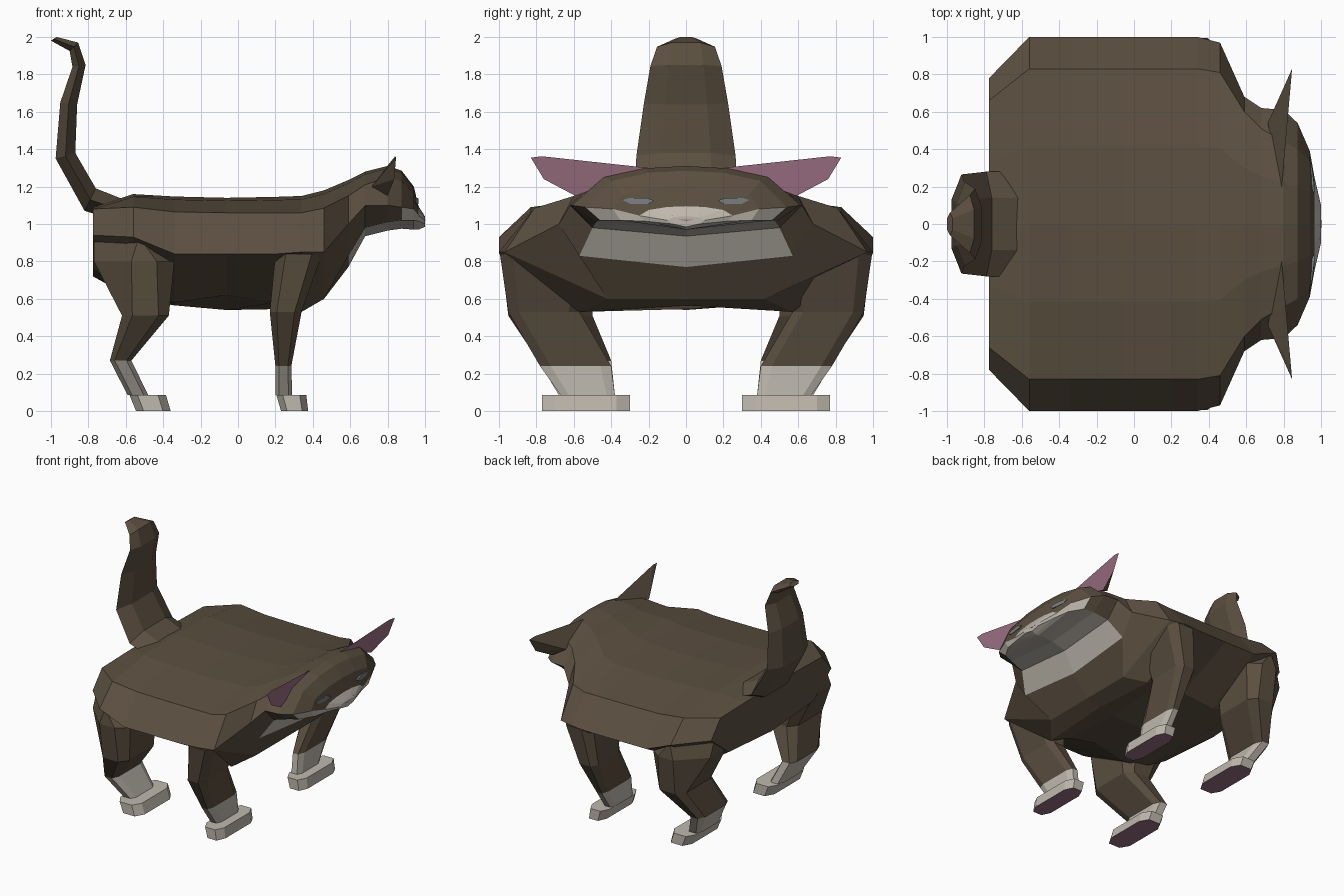
import bpy, bmesh

def mat(name, c):
    m = bpy.data.materials.new(name)
    m.diffuse_color = (*c, 1)
    return m

BROWN = mat("brown fur", (.105, .078, .051))
WHITE = mat("white fur", (.52, .48, .42))
PINK = mat("pink skin", (.32, .155, .22))
EYE = mat("eye grey", (.19, .21, .22))

def build(name, verts, faces, mats, idx=None, mirror=False):
    me = bpy.data.meshes.new(name)
    me.from_pydata(verts, [], faces)
    for m in mats:
        me.materials.append(m)
    for i, p in enumerate(me.polygons):
        p.material_index = idx[i] if idx else 0
    bm = bmesh.new()
    bm.from_mesh(me)
    bmesh.ops.recalc_face_normals(bm, faces=bm.faces)
    bm.to_mesh(me)
    bm.free()
    ob = bpy.data.objects.new(name, me)
    bpy.context.collection.objects.link(ob)
    if mirror:
        md = ob.modifiers.new("mirror", 'MIRROR')
        md.use_axis = (False, True, False)
        md.use_mirror_merge = False
    return ob

def loft(name, rings, mats, pick=lambda i, j: 0, caps=(0, 0), mirror=False):
    n = len(rings[0])
    verts = [v for r in rings for v in r]
    faces, idx = [], []
    for i in range(len(rings) - 1):
        for j in range(n):
            k = (j + 1) % n
            faces.append((i*n + j, i*n + k, (i+1)*n + k, (i+1)*n + j))
            idx.append(pick(i, j))
    faces += [tuple(range(n)), tuple(range(len(verts) - n, len(verts)))]
    return build(name, verts, faces, mats, idx + list(caps), mirror)

# Torso, neck and head: x, top z, (y, z) shoulder, widest, low; bottom z
S = [(-.775, 1.09, .66, 1.08, .78, .94, .55, .76, .72),
     (-.56, 1.16, .83, 1.09, 1.0, .93, .55, .62, .60),
     (-.34, 1.147, .83, 1.065, 1.0, .84, .52, .58, .565),
     (-.06, 1.14, .83, 1.06, 1.0, .84, .50, .62, .54),
     (.20, 1.145, .83, 1.06, 1.0, .84, .52, .58, .545),
     (.34, 1.15, .83, 1.06, 1.0, .85, .57, .53, .565),
     (.46, 1.18, .81, 1.085, .97, .85, .42, .60, .60),
     (.59, 1.235, .60, 1.15, .68, 1.0, .57, .83, .77),
     (.68, 1.28, .51, 1.21, .62, 1.10, .50, .98, .935),
     (.80, 1.31, .44, 1.25, .61, 1.10, .48, 1.01, .965),
     (.875, 1.285, .40, 1.23, .54, 1.09, .46, 1.02, .975),
     (.94, 1.20, .34, 1.16, .39, 1.08, .35, 1.02, .97),
     (.965, 1.095, .20, 1.075, .25, 1.045, .22, 1.015, .97),
     (1.0, 1.04, .07, 1.035, .10, 1.02, .07, 1.0, .985)]
rings = []
for x, t, ya, za, yb, zb, yc, zc, b in S:
    half = [(ya*.5, t - (t - za)*.2), (ya, za), (yb, zb), (yc, zc)]
    rings.append([(x, 0, t)] + [(x, y, z) for y, z in half] + [(x, 0, b)]
                 + [(x, -y, z) for y, z in reversed(half)])

def fur(i, j):
    return int(i >= 12 or (i >= 7 and j in (4, 5)) or (i >= 10 and j in (3, 6)))

loft("body_and_head", rings, [BROWN, WHITE], fur, (0, 1))

# Legs: each ring is z, x range, y range with cut corners; r widens the rear outer cut
def ring(z, x0, x1, y0, y1, r=0):
    c, d = (x1 - x0)*.22, (y1 - y0)*.15
    return [(x0 + c, y0, z), (x1 - c, y0, z), (x1, y0 + d, z), (x1, y1 - d, z),
            (x1 - c, y1, z), (x0 + max(c, r), y1, z), (x0, y1 - max(d, r), z), (x0, y0 + d, z)]

LEGS = {"hind": ([(.93, -.77, -.46, .50, .97, .24), (.80, -.77, -.34, .50, .985, .2),
                  (.51, -.62, -.37, .50, .95), (.27, -.685, -.57, .40, .79)],
                 [(.27, -.685, -.57, .40, .79), (.085, -.59, -.48, .38, .68)],
                 [(.085, -.58, -.385, .30, .77), (0, -.545, -.36, .30, .77)]),
        "front": ([(.84, .20, .45, .52, .995), (.53, .17, .34, .57, .95),
                   (.24, .20, .285, .40, .78)],
                  [(.24, .20, .285, .40, .78), (.085, .20, .29, .38, .67)],
                  [(.085, .205, .365, .30, .77), (0, .23, .375, .30, .77)])}
for n, (leg, sock, paw) in LEGS.items():
    loft(n + "_legs", [ring(*r) for r in leg], [BROWN], mirror=True)
    loft(n + "_socks", [ring(*r) for r in sock], [WHITE], mirror=True)
    loft(n + "_paws", [ring(*r) for r in paw], [WHITE, PINK], caps=(0, 1), mirror=True)

# Tail: back x, z, front x, z, half width
T = [(-.72, 1.04, -.62, 1.135, .28), (-.82, 1.07, -.76, 1.19, .28),
     (-.975, 1.35, -.87, 1.38, .265), (-.95, 1.65, -.86, 1.64, .225),
     (-.885, 1.84, -.815, 1.85, .19), (-.90, 1.925, -.855, 1.97, .155),
     (-1.0, 1.98, -.97, 2.0, .06)]
loft("tail", [[(bx, -w*.5, bz), (bx, w*.5, bz), ((bx+fx)/2, w, (bz+fz)/2),
               (fx, w*.5, fz), (fx, -w*.5, fz), ((bx+fx)/2, -w, (bz+fz)/2)]
              for bx, bz, fx, fz, w in T], [BROWN])

# Ears: pink front panel with a ridge behind
ear = [(.79, .20, 1.30), (.84, .77, 1.362), (.845, .83, 1.355),
       (.835, .76, 1.24), (.80, .59, 1.15), (.715, .54, 1.20)]
build("ears", ear, [(0, 1, 2, 3, 4)] + [(i, (i+1) % 5, 5) for i in range(5)],
      [PINK, BROWN], [0] + [1]*5, True)

# Eyes and nose
def plate(name, pts, m, mirror):
    loft(name, [pts, [(x - .03, y, z) for x, y, z in pts]], [m], mirror=mirror)

plate("eyes", [(.966, .17, 1.125), (.963, .21, 1.14), (.953, .30, 1.14), (.946, .34, 1.128),
               (.953, .30, 1.108), (.966, .20, 1.108)], EYE, True)
plate("nose", [(.994, -.08, 1.045), (.994, .08, 1.045), (1.0, .05, 1.025),
               (1.002, 0, 1.015), (1.0, -.05, 1.025)], PINK, False)
